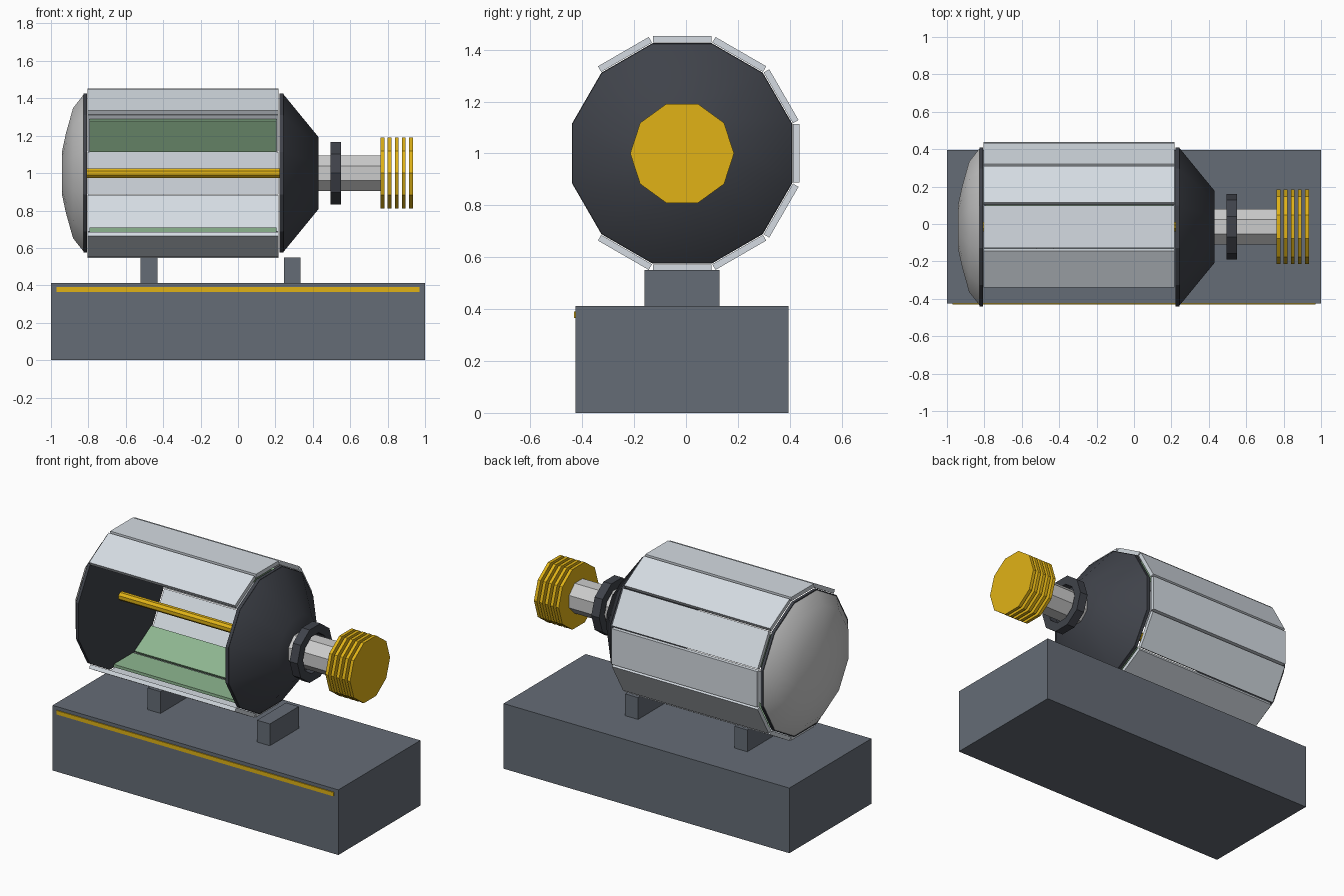
import bpy, bmesh, math
from mathutils import Matrix

if "Cube" in bpy.data.objects:
    bpy.data.objects.remove(bpy.data.objects["Cube"])

CY, CZ = -0.015, 1.0          # drum axis runs along x through here


def material(name, rgb):
    m = bpy.data.materials.new(name)
    m.diffuse_color = (*rgb, 1)
    m.use_nodes = True
    m.node_tree.nodes["Principled BSDF"].inputs["Base Color"].default_value = m.diffuse_color
    return m


SLATE = material("slate", (0.13, 0.15, 0.18))
DARK = material("dark_metal", (0.05, 0.055, 0.068))
PALE = material("pale_panel", (0.66, 0.71, 0.76))
GOLD = material("gold", (0.75, 0.45, 0.008))
GREEN = material("green_liner", (0.27, 0.47, 0.28))


def finish(name, bm, mat=None, smooth=False):
    bmesh.ops.recalc_face_normals(bm, faces=bm.faces)
    me = bpy.data.meshes.new(name)
    bm.to_mesh(me)
    bm.free()
    ob = bpy.data.objects.new(name, me)
    bpy.context.collection.objects.link(ob)
    if mat:
        me.materials.append(mat)
    if smooth:
        bpy.ops.object.select_all(action='DESELECT')
        ob.select_set(True)
        bpy.context.view_layer.objects.active = ob
        bpy.ops.object.shade_smooth_by_angle(angle=math.radians(40))
    return ob


def box(name, lo, hi, mat=None, matrix=Matrix()):
    bm = bmesh.new()
    bmesh.ops.create_cube(bm, size=1)
    for v in bm.verts:
        v.co = [a + (b - a) * (c + 0.5) for a, b, c in zip(lo, hi, v.co)]
    bm.transform(matrix)
    return finish(name, bm, mat)


def lathe(name, profile, sides, mat=None, half_turn=False, closed=False, smooth=False):
    """Spin (x, radius) points around the drum axis; closed profiles make rings."""
    bm = bmesh.new()
    off = math.pi / sides if half_turn else 0
    rings = []
    for x, r in profile:
        rings.append([bm.verts.new((x, CY + r * math.cos(off + math.tau * i / sides),
                                    CZ + r * math.sin(off + math.tau * i / sides)))
                      for i in range(sides)])
    pairs = list(zip(rings, rings[1:]))
    if closed:
        pairs.append((rings[-1], rings[0]))
    else:
        bm.faces.new(rings[0])
        bm.faces.new(rings[-1])
    for a, b in pairs:
        for i in range(sides):
            j = (i + 1) % sides
            bm.faces.new((a[i], a[j], b[j], b[i]))
    return finish(name, bm, mat, smooth)


# Base block, trim strip and drum supports
box("base", (-1, -0.425, 0), (1, 0.395, 0.412), SLATE)
box("base_trim", (-0.97, -0.431, 0.365), (0.97, -0.42, 0.39), GOLD)
for side, x in (("left", -0.475), ("right", 0.29)):
    box(f"{side}_support", (x - 0.045, CY - 0.145, 0.405), (x + 0.045, CY + 0.145, 0.55), SLATE)

# Drum end plates, domed cap and cone
lathe("left_end_plate", [(-0.826, 0.44), (-0.808, 0.44)], 12, DARK, True)
lathe("right_end_plate", [(0.222, 0.44), (0.242, 0.44)], 12, DARK, True)
lathe("dome_cap", [(-0.942, 0.115), (-0.92, 0.22), (-0.882, 0.36), (-0.825, 0.435)],
      12, None, True, smooth=True)
lathe("cone", [(0.24, 0.44), (0.43, 0.2)], 12, DARK, True, smooth=True)

# Drum panels with an opening at the front; a few carry inner liners
for deg in range(-120, 121, 30):
    turn = Matrix.Translation((0, CY, CZ)) @ Matrix.Rotation(math.radians(deg), 4, 'X')
    box(f"panel_{deg}", (-0.805, 0.428, -0.113), (0.216, 0.453, 0.113), PALE, turn)
    if deg in (30, -60, -90):
        box(f"liner_{deg}", (-0.793, 0.392, -0.097), (0.207, 0.41, 0.097), GREEN, turn)

# Core rod, shaft, collar ring and stacked fins
lathe("core_rod", [(-0.81, 0.027), (0.225, 0.027)], 8, GOLD, True)
lathe("shaft", [(0.425, 0.103), (0.775, 0.103)], 8, None, True)
lathe("collar_ring", [(0.495, 0.176), (0.55, 0.176), (0.55, 0.122), (0.495, 0.122)],
      10, DARK, closed=True)
for i in range(5):
    x = 0.762 + 0.0382 * i
    lathe(f"fin_{i + 1}", [(x, 0.2), (x + 0.02, 0.2)], 10, GOLD)
